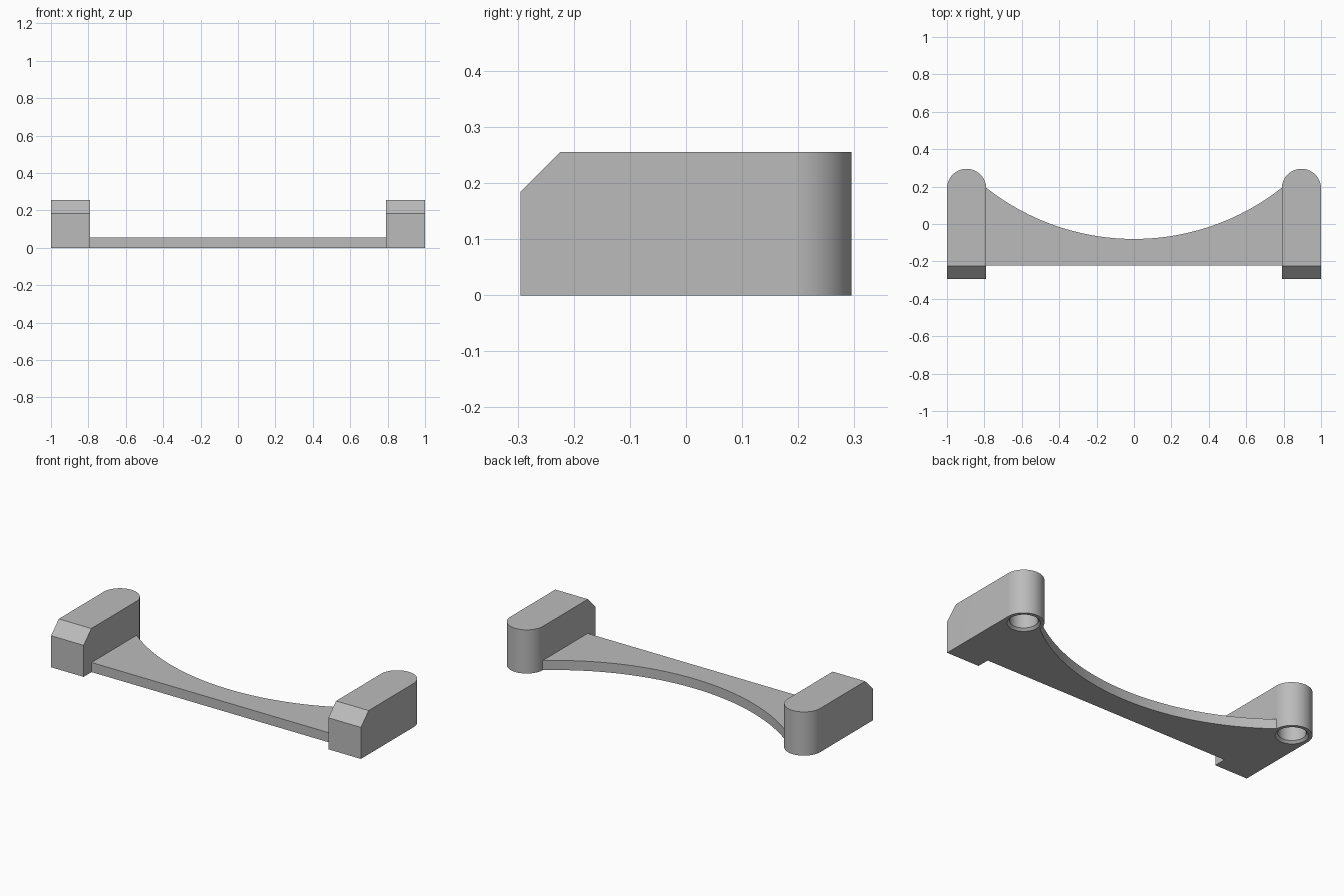
import bpy, bmesh
from math import sin, cos, pi, sqrt, radians

cube = bpy.data.objects.get("Cube")
if cube:
    bpy.data.objects.remove(cube, do_unlink=True)

gray = bpy.data.materials.new("plain_gray")
gray.use_nodes = True
color = (0.5, 0.5, 0.5, 1)
gray.diffuse_color = color
gray.node_tree.nodes["Principled BSDF"].inputs["Base Color"].default_value = color

BLOCK_X, RADIUS, CAP_Y = 0.895, 0.105, 0.19
FRONT, BLOCK_H, CHAMFER = -0.295, 0.255, 0.071
BRIDGE_H, BRIDGE_FRONT = 0.056, -0.222
ARC_R, ARC_Y = 1.277, 1.197


def finish(name, bm):
    bmesh.ops.recalc_face_normals(bm, faces=bm.faces)
    mesh = bpy.data.meshes.new(name)
    bm.to_mesh(mesh)
    bm.free()
    mesh.materials.append(gray)
    obj = bpy.data.objects.new(name, mesh)
    bpy.context.collection.objects.link(obj)
    return obj


def prism(outline, height):
    bm = bmesh.new()
    face = bm.faces.new([bm.verts.new((x, y, 0)) for x, y in outline])
    new = bmesh.ops.extrude_face_region(bm, geom=[face])["geom"]
    verts = [v for v in new if isinstance(v, bmesh.types.BMVert)]
    bmesh.ops.translate(bm, verts=verts, vec=(0, 0, height))
    return bm


def activate(obj):
    bpy.ops.object.select_all(action='DESELECT')
    obj.select_set(True)
    bpy.context.view_layer.objects.active = obj


def smooth(obj):
    activate(obj)
    bpy.ops.object.shade_smooth_by_angle(angle=radians(30))


def socket_cutter(x):
    # Blind round socket with a flared mouth, lathed from a profile
    bm = bmesh.new()
    profile = [(0, -0.02), (0.086, -0.02), (0.086, 0), (0.073, 0.013), (0.073, 0.2), (0, 0.2)]
    verts = [bm.verts.new((x + r, CAP_Y, z)) for r, z in profile]
    edges = [bm.edges.new(pair) for pair in zip(verts, verts[1:])]
    bmesh.ops.spin(bm, geom=verts + edges, cent=(x, CAP_Y, 0), axis=(0, 0, 1),
                   angle=2 * pi, steps=48)
    bmesh.ops.remove_doubles(bm, verts=bm.verts, dist=0.0001)
    cutter = finish("socket_cutter", bm)
    cutter.hide_render = True
    return cutter


# End blocks: rounded at the back, chamfered at the front
for side, name in ((1, "left_block"), (-1, "right_block")):
    x = side * BLOCK_X
    outline = [(x - RADIUS, FRONT), (x + RADIUS, FRONT)]
    outline += [(x + RADIUS * cos(pi * i / 32), CAP_Y + RADIUS * sin(pi * i / 32))
                for i in range(33)]
    bm = prism(outline, BLOCK_H)
    front_top = [e for e in bm.edges
                 if all(v.co.y < FRONT + 0.01 and v.co.z > 0.1 for v in e.verts)]
    bmesh.ops.bevel(bm, geom=front_top, offset=CHAMFER, segments=1, affect='EDGES')
    block = finish(name, bm)

    cutter = socket_cutter(x)
    mod = block.modifiers.new("socket", 'BOOLEAN')
    mod.operation, mod.solver, mod.object = 'DIFFERENCE', 'EXACT', cutter
    activate(block)
    bpy.ops.object.modifier_apply(modifier=mod.name)
    bpy.data.objects.remove(cutter, do_unlink=True)
    smooth(block)

# Thin bridge with a concave arc along the back
half = BLOCK_X - RADIUS
steps = 48
outline = [(-half, BRIDGE_FRONT), (half, BRIDGE_FRONT)]
for i in range(steps + 1):
    x = half - 2 * half * i / steps
    outline.append((x, ARC_Y - sqrt(ARC_R ** 2 - x ** 2)))
smooth(finish("bridge", prism(outline, BRIDGE_H)))
